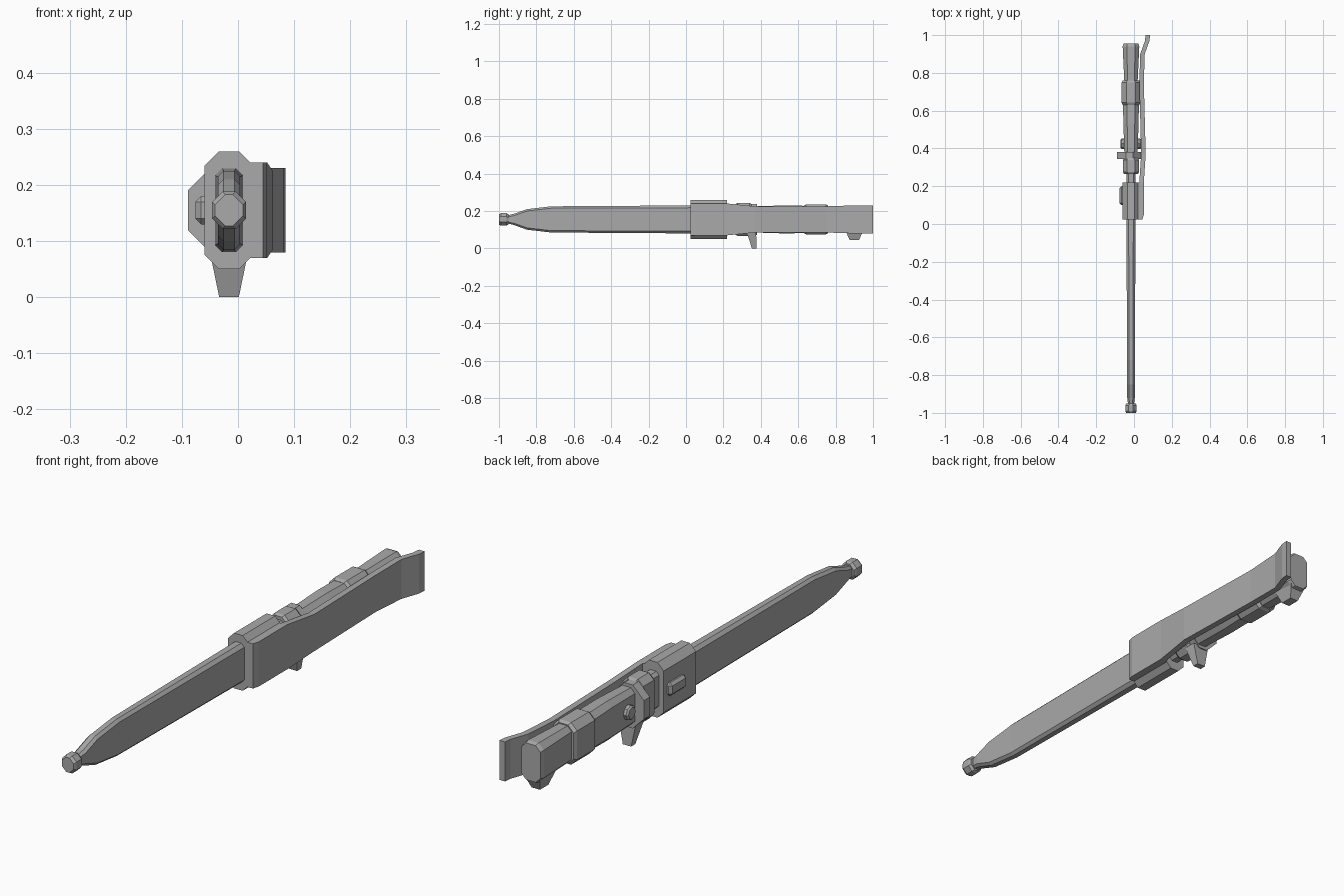
import bpy
import bmesh
from math import radians
from mathutils import Vector

if "Cube" in bpy.data.objects:
    bpy.data.objects.remove(bpy.data.objects["Cube"], do_unlink=True)

grey = bpy.data.materials.new("plain grey")
grey.use_nodes = True
grey.diffuse_color = (0.4, 0.4, 0.4, 1)
grey.node_tree.nodes["Principled BSDF"].inputs["Base Color"].default_value = grey.diffuse_color

# Shared long axis of the blade, scabbard and handle
axis_x = -0.016
axis_z = 0.155


def loft(name, rings):
    """Skin a row of equal rings and cap both ends."""
    bm = bmesh.new()
    loops = [[bm.verts.new(point) for point in ring] for ring in rings]
    for near, far in zip(loops, loops[1:]):
        for i in range(len(near)):
            bm.faces.new((near[i - 1], near[i], far[i], far[i - 1]))
    bm.faces.new(loops[0])
    bm.faces.new(loops[-1])
    bmesh.ops.recalc_face_normals(bm, faces=bm.faces)
    mesh = bpy.data.meshes.new(name)
    bm.to_mesh(mesh)
    bm.free()
    mesh.materials.append(grey)
    obj = bpy.data.objects.new(name, mesh)
    bpy.context.collection.objects.link(obj)


def rectangle(centre, across, along):
    """Four corners around a centre, spanned by two half vectors."""
    return [centre - across - along, centre + across - along,
            centre + across + along, centre - across + along]


def octagon(y, width, height, cut, centre_x=axis_x):
    """Rectangle across the long axis with its corners cut off."""
    half_width, half_height = width / 2, height / 2
    ring = []
    for side, up in ((-1, -1), (-1, 1), (1, 1), (1, -1)):
        upright = (centre_x + side * half_width, y, axis_z + up * (half_height - cut))
        level = (centre_x + side * (half_width - cut), y, axis_z + up * half_height)
        ring += [upright, level] if side == up * -1 else [level, upright]
    # Corners alternate so that the outline never crosses itself
    ring.sort(key=lambda p: Vector(((p[0] - centre_x) / half_width,
                                    (p[2] - axis_z) / half_height)).angle_signed(Vector((1, 0))))
    return ring


def block(name, start, end, width, height, cut, slope=0.0, centre_x=axis_x):
    """Octagonal bar whose two ends may be bevelled by the slope."""
    rings = [octagon(y, width, height, cut, centre_x) for y in (start + slope, end - slope)]
    if slope:
        small = width - slope, height - slope, cut
        rings = [octagon(start, *small, centre_x), *rings, octagon(end, *small, centre_x)]
    loft(name, rings)


def hanging_wedge(name, y, lean, top, bottom, width, depth):
    """Tapered tab that hangs below the handle."""
    rings = []
    for drop in (0, 0.6, 1):
        shrink = 1 - drop / 2
        centre = Vector((axis_x, y + lean * drop, top + (bottom - top) * drop))
        rings.append(rectangle(centre, Vector((width / 2 * shrink, 0, 0)),
                               Vector((0, depth / 2 * shrink, 0))))
    loft(name, rings)


def finish(name, bevel_width):
    """Name the active primitive, colour it and bevel its sharp edges."""
    obj = bpy.context.object
    obj.name = name
    obj.data.materials.append(grey)
    bevel = obj.modifiers.new("edge bevel", "BEVEL")
    bevel.width = bevel_width
    bevel.segments = 1
    bevel.limit_method = "ANGLE"
    bevel.angle_limit = radians(60)


# Scabbard with a toe that narrows to a bead
toe = [(-0.96, 0.03, 0.04), (-0.92, 0.04, 0.06), (-0.85, 0.04, 0.11), (-0.72, 0.04, 0.14)]
mouth = (0.05, 0.05, 0.15)
loft("scabbard", [octagon(y, width, height, cut=width / 4)
                  for y, width, height in toe + [mouth]])
block("scabbard_tip", start=-1, end=-0.95, width=0.06, height=0.066, cut=0.018, slope=0.01)

# Throat collar with a raised stud on its right side
block("collar", start=0.025, end=0.22, width=0.088, height=0.21, cut=0.026)
bpy.ops.mesh.primitive_cube_add(size=1, location=(axis_x - 0.04, 0.15, axis_z),
                                scale=(0.04, 0.1, 0.05))
bpy.ops.object.transform_apply(location=False, rotation=False, scale=True)
finish("collar_stud", bevel_width=0.01)

# Belt hanger: a long strap that leaves the collar and flares at its end
strap_path = [(0.025, 0.033, 0.17), (0.05, 0.04, 0.17), (0.22, 0.04, 0.17),
              (0.37, 0.05, 0.14), (0.75, 0.04, 0.14), (0.9, 0.045, 0.15),
              (0.97, 0.07, 0.15), (1, 0.073, 0.15)]
strap_half = Vector((0.012, 0, 0))
loft("hanger_strap", [rectangle(Vector((x, y, axis_z)), strap_half, Vector((0, 0, height / 2)))
                      for y, x, height in strap_path])

# Strap root joining the hanger to the collar
block("hanger_root", start=0.03, end=0.22, width=0.05, height=0.17, cut=0.01, centre_x=0.02)

# Blade root, guard block and broad cross plate
block("blade_root", start=0.2, end=0.29, width=0.05, height=0.14, cut=0.012)
block("guard_block", start=0.265, end=0.35, width=0.084, height=0.175, cut=0.022, slope=0.01)
block("cross_plate", start=0.344, end=0.38, width=0.13, height=0.165, cut=0.047, centre_x=-0.024)
hanging_wedge("guard_hook", y=0.35, lean=0.015, top=0.085, bottom=0, width=0.07, depth=0.05)

# Grip, slightly swollen in front of its band
loft("grip", [octagon(y, width, height, cut=width / 4)
              for y, width, height in ((0.37, 0.07, 0.14), (0.53, 0.08, 0.15), (0.65, 0.085, 0.145))])
block("grip_band", start=0.63, end=0.76, width=0.1, height=0.16, cut=0.025, slope=0.012)

# Pommel, widening to the back, with a spur below
loft("pommel", [octagon(y, width, height, cut=width / 4)
                for y, width, height in ((0.75, 0.07, 0.14), (0.94, 0.088, 0.15), (0.955, 0.08, 0.14))])
hanging_wedge("pommel_spur", y=0.9, lean=0, top=0.1, bottom=0.045, width=0.07, depth=0.1)

# Rivet through the grip, showing a head on both sides
bpy.ops.mesh.primitive_cylinder_add(vertices=8, radius=0.028, depth=0.11,
                                    location=(axis_x, 0.425, axis_z),
                                    rotation=(0, radians(90), 0))
finish("grip_rivet", bevel_width=0.006)
